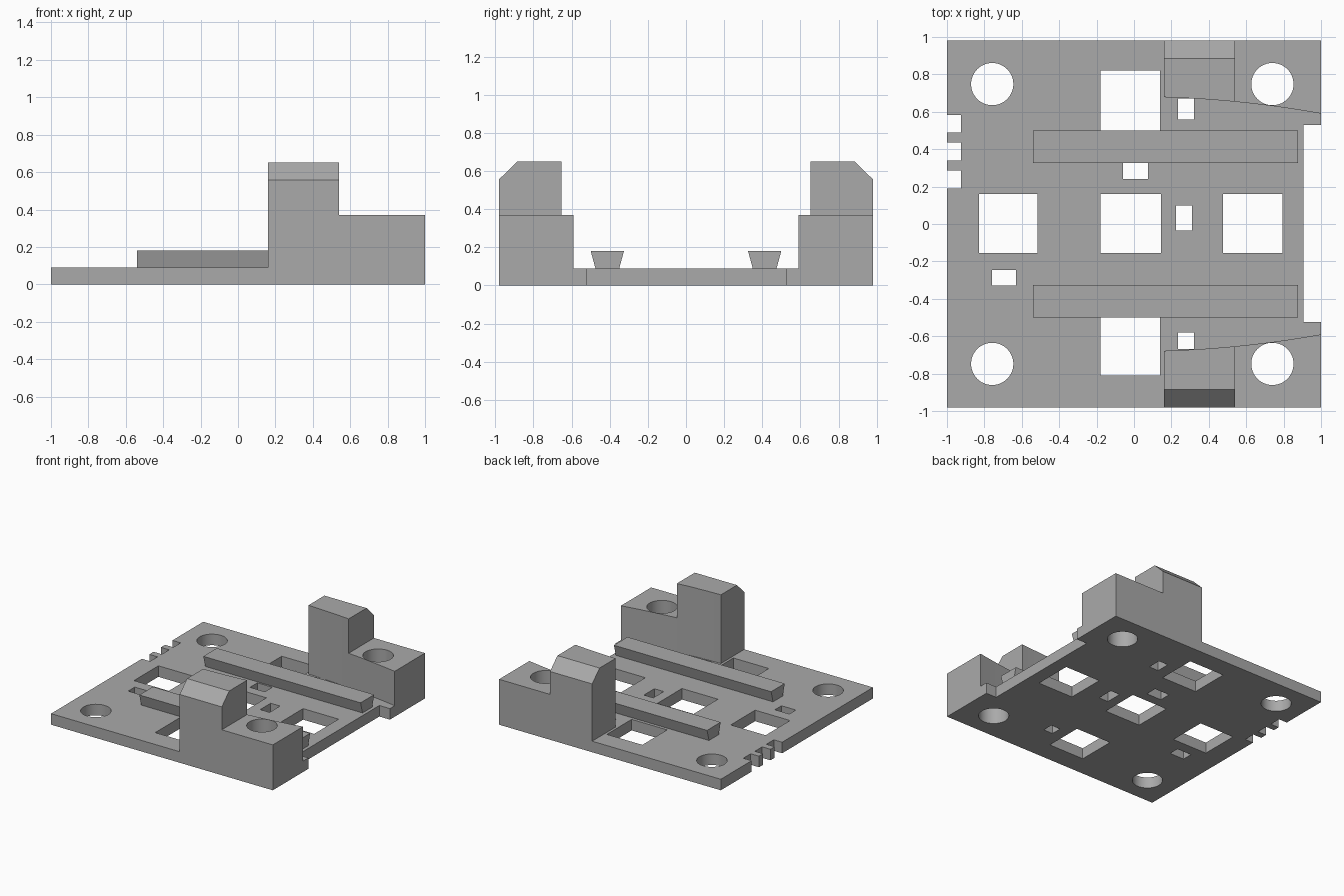
import bpy, bmesh, math
from mathutils import Vector

if "Cube" in bpy.data.objects:
    bpy.data.objects.remove(bpy.data.objects["Cube"], do_unlink=True)

grey = bpy.data.materials.new("plain grey")
grey.use_nodes = True
grey.diffuse_color = (0.4, 0.4, 0.4, 1)
grey.node_tree.nodes["Principled BSDF"].inputs["Base Color"].default_value = (0.4, 0.4, 0.4, 1)

DEPTH = 0.98    # half the plate depth
PLATE = 0.09    # plate thickness
LUG = 0.37      # top of the low lugs
TOWER = 0.65    # top of the towers


def add_object(name, bm):
    bmesh.ops.recalc_face_normals(bm, faces=bm.faces)
    mesh = bpy.data.meshes.new(name)
    bm.to_mesh(mesh)
    bm.free()
    mesh.materials.append(grey)
    obj = bpy.data.objects.new(name, mesh)
    bpy.context.collection.objects.link(obj)
    return obj


def extrude(bm, outline, z0, z1):
    face = bm.faces.new([bm.verts.new((x, y, z0)) for x, y in outline])
    top = bmesh.ops.extrude_face_region(bm, geom=[face])
    verts = [v for v in top["geom"] if isinstance(v, bmesh.types.BMVert)]
    bmesh.ops.translate(bm, verts=verts, vec=(0, 0, z1 - z0))


def rect(x0, x1, y0, y1):
    return [(x0, y0), (x1, y0), (x1, y1), (x0, y1)]


def circle(x, y, r=0.113, n=48):
    return [(x + r * math.cos(math.tau * i / n), y + r * math.sin(math.tau * i / n))
            for i in range(n)]


def cut(obj, outlines):
    bm = bmesh.new()
    for outline in outlines:
        extrude(bm, outline, -0.1, 0.8)
    cutter = add_object("cutter", bm)
    cutter.hide_render = True
    mod = obj.modifiers.new("cut", 'BOOLEAN')
    mod.operation, mod.solver, mod.object = 'DIFFERENCE', 'EXACT', cutter
    bpy.context.view_layer.objects.active = obj
    bpy.ops.object.modifier_apply(modifier=mod.name)
    bpy.data.objects.remove(cutter, do_unlink=True)


def smooth(obj):
    bpy.ops.object.select_all(action='DESELECT')
    obj.select_set(True)
    bpy.context.view_layer.objects.active = obj
    bpy.ops.object.shade_smooth_by_angle(angle=math.radians(25))


def block_outline(x1, side, steps=16):
    # Outer straight edge, inner gently curved edge
    pts = [(x1, side * DEPTH), (0.16, side * DEPTH)]
    for i in range(steps + 1):
        t = (x1 - 0.16) * i / steps
        pts.append((0.16 + t, side * (0.678 - 0.03 * t - 0.089 * t * t)))
    return pts


# Base plate with windows, slots, edge notches and screw holes
bm = bmesh.new()
extrude(bm, rect(-1, 1, -DEPTH, DEPTH), 0, PLATE)
plate = add_object("base_plate", bm)
openings = [
    rect(-0.83, -0.515, -0.155, 0.16), rect(-0.18, 0.145, -0.155, 0.16),
    rect(0.475, 0.795, -0.155, 0.16),
    rect(-0.18, 0.14, 0.5, 0.82), rect(-0.18, 0.14, -0.81, -0.495),
    rect(0.225, 0.31, -0.035, 0.1), rect(-0.06, 0.075, 0.24, 0.335),
    rect(-0.76, -0.63, -0.33, -0.245),
    rect(0.235, 0.32, 0.56, 0.672), rect(0.235, 0.32, -0.667, -0.58),
    rect(0.905, 1.1, -0.523, 0.528)]
openings += [rect(-1.1, -0.925, y, y + 0.095) for y in (0.19, 0.34, 0.488)]
openings += [circle(x, s * 0.748) for x in (-0.758, 0.74) for s in (-1, 1)]
cut(plate, openings)
smooth(plate)

for side, label in ((-1, "front"), (1, "back")):
    # Low lug with a screw hole
    bm = bmesh.new()
    extrude(bm, block_outline(1, side), PLATE, LUG)
    lug = add_object(label + "_lug", bm)
    cut(lug, [circle(0.74, side * 0.748)])
    smooth(lug)

    # Tower with its outer top edge cut off at a slant
    bm = bmesh.new()
    extrude(bm, block_outline(0.54, side), LUG, TOWER)
    bmesh.ops.bisect_plane(bm, geom=bm.verts[:] + bm.edges[:] + bm.faces[:],
                           plane_co=(0, side * DEPTH, 0.557),
                           plane_no=Vector((0, side * 0.093, 0.095)).normalized(),
                           clear_outer=True)
    bmesh.ops.holes_fill(bm, edges=[e for e in bm.edges if e.is_boundary])
    smooth(add_object(label + "_tower", bm))

    # Dovetail rail, wider at the top
    bm = bmesh.new()
    ends = []
    for x in (-0.54, 0.878):
        section = ((0.35, PLATE), (0.475, PLATE), (0.5, 0.182), (0.325, 0.182))
        ends.append([bm.verts.new((x, side * y, z)) for y, z in section])
    bm.faces.new(ends[0])
    bm.faces.new(ends[1])
    for i in range(4):
        j = (i + 1) % 4
        bm.faces.new((ends[0][i], ends[0][j], ends[1][j], ends[1][i]))
    add_object(label + "_rail", bm)
